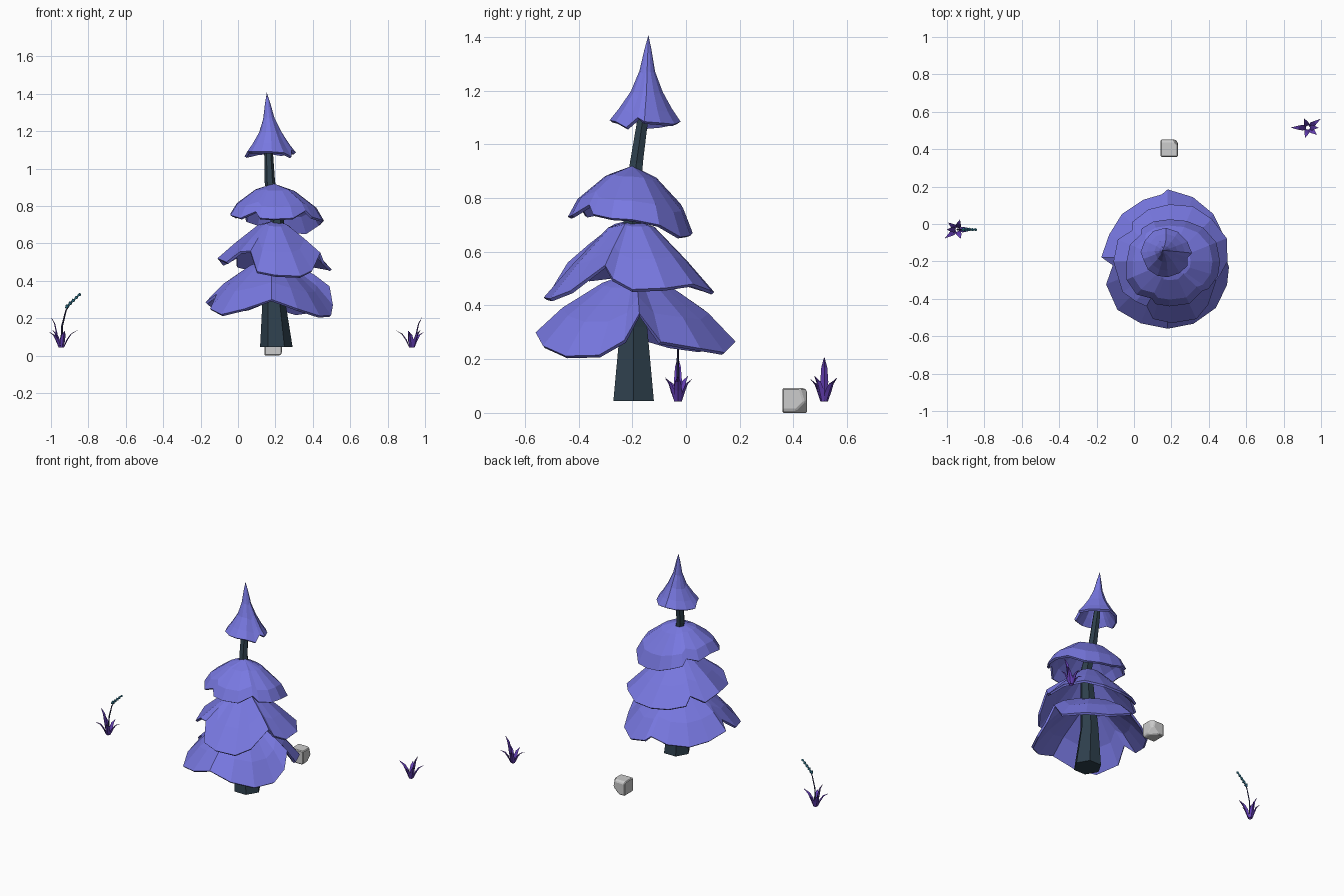
import bpy, bmesh, math
from mathutils import Vector

if "Cube" in bpy.data.objects:
    bpy.data.objects.remove(bpy.data.objects["Cube"])


def material(name, rgb):
    m = bpy.data.materials.new(name)
    m.diffuse_color = [((c + 0.055) / 1.055) ** 2.4 for c in rgb] + [1]
    m.use_nodes = True
    m.node_tree.nodes["Principled BSDF"].inputs["Base Color"].default_value = m.diffuse_color
    return m


FOLIAGE = material("periwinkle foliage", (0.47, 0.47, 0.88))
BARK = material("dark slate bark", (0.18, 0.25, 0.30))
GRASS = material("purple grass", (0.40, 0.25, 0.72))
STEM = material("dark stem", (0.19, 0.19, 0.36))
BLOOM = material("teal bloom", (0.22, 0.53, 0.63))
STONE = material("grey stone", (0.80, 0.80, 0.80))


def finish(bm, name, mat):
    me = bpy.data.meshes.new(name)
    bm.to_mesh(me)
    bm.free()
    me.materials.append(mat)
    ob = bpy.data.objects.new(name, me)
    bpy.context.collection.objects.link(ob)
    return ob


def loft(bm, rings):
    """Closed skin through rings of points."""
    vr = [[bm.verts.new(p) for p in ring] for ring in rings]
    n = len(vr[0])
    fs = []
    for a, b in zip(vr, vr[1:]):
        for i in range(n):
            j = (i + 1) % n
            fs.append(bm.faces.new((a[i], a[j], b[j], b[i])))
    fs.append(bm.faces.new(vr[0][::-1]))
    fs.append(bm.faces.new(vr[-1]))
    bmesh.ops.recalc_face_normals(bm, faces=fs)


def circle(c, r, n, turn=0.0):
    return [(c[0] + r * math.cos(turn + math.tau * i / n),
             c[1] + r * math.sin(turn + math.tau * i / n), c[2]) for i in range(n)]


def skirt(name, cx, cy, top, profile, rim):
    """Thin drooping cone; rim = (angle, radius, height), profile = (radius share, drop share, dx, dy)."""
    bm = bmesh.new()
    _, _, ax, ay = profile[0]
    apex = bm.verts.new((cx + ax, cy + ay, top))
    rings = []
    for fr, fd, dx, dy in profile[1:]:
        rings.append([bm.verts.new((cx + dx + r * fr * math.cos(math.radians(a)),
                                    cy + dy + r * fr * math.sin(math.radians(a)),
                                    top - (top - z) * fd)) for a, r, z in rim])
    n = len(rim)
    for i in range(n):
        j = (i + 1) % n
        bm.faces.new((apex, rings[0][i], rings[0][j]))
        for a, b in zip(rings, rings[1:]):
            bm.faces.new((a[i], b[i], b[j], a[j]))
    ob = finish(bm, name, FOLIAGE)
    mod = ob.modifiers.new("thickness", 'SOLIDIFY')
    mod.thickness = 0.014
    mod.offset = -1


# Foliage tiers, bottom to top; the high rim points are notches between lobes
skirt("bottom_foliage", 0.18, -0.19, 0.53,
      [(0, 0, 0.01, 0), (.33, .2, 0, 0), (.73, .6, 0, 0), (1, 1, 0, 0)],
      [(3, .31, .37), (17, .33, .265), (45, .345, .24), (68, .36, .225), (90, .375, .265),
       (95, .35, .29), (112, .345, .25), (135, .345, .235), (157, .34, .25), (178, .355, .285),
       (186, .295, .33), (202, .355, .25), (225, .38, .22), (247, .37, .25), (270, .37, .30),
       (292, .37, .25), (315, .365, .212), (337, .345, .215), (353, .33, .27)])
skirt("lower_middle_foliage", 0.19, -0.2, 0.72,
      [(0, 0, 0, 0), (.27, .1, 0, 0), (.67, .57, 0, 0), (1, 1, 0, 0)],
      [(0, .31, .46), (22, .33, .465), (45, .32, .48), (67, .32, .455), (90, .305, .45),
       (112, .30, .46), (133, .29, .48), (140, .26, .53), (157, .30, .49), (180, .30, .52),
       (213, .30, .50), (230, .28, .555), (243, .27, .56), (254, .32, .45), (272, .33, .43),
       (295, .34, .425), (312, .31, .455), (338, .27, .55), (345, .28, .50)])
skirt("upper_middle_foliage", 0.19, -0.2, 0.92,
      [(0, 0, 0, 0), (.42, .2, 0, 0), (.85, .65, 0, 0), (1, 1, 0, 0)],
      [(0, .27, .72), (22, .27, .70), (45, .255, .655), (67, .235, .66), (90, .225, .67),
       (112, .23, .70), (130, .23, .72), (137, .21, .76), (157, .23, .74), (180, .23, .76),
       (203, .25, .75), (225, .25, .735), (244, .22, .77), (252, .24, .735), (270, .24, .73),
       (295, .25, .735), (317, .235, .775), (325, .255, .74), (343, .27, .725)])
skirt("top_foliage", 0.17, -0.155, 1.407,
      [(0, 0, -.016, .015), (.10, .17, -.012, .013), (.22, .42, -.006, .01),
       (.45, .66, 0, .008), (.75, .86, 0, .003), (1, 1, 0, 0)],
      [(0, .14, 1.085), (28, .13, 1.08), (60, .13, 1.075), (90, .135, 1.085), (120, .135, 1.08),
       (150, .13, 1.07), (178, .135, 1.065), (195, .125, 1.09), (222, .13, 1.09),
       (250, .13, 1.09), (275, .13, 1.09), (305, .13, 1.085), (330, .135, 1.063), (348, .12, 1.10)])

# Trunk: bent six-sided taper
bm = bmesh.new()
loft(bm, [circle(c, r, 6) for c, r in [
    ((.205, -.195, .045), .087), ((.19, -.195, .32), .058), ((.20, -.20, .55), .045),
    ((.21, -.20, .73), .036), ((.17, -.185, .93), .028), ((.163, -.16, 1.10), .023),
    ((.163, -.148, 1.2), .015)]])
finish(bm, "trunk", BARK)


def grass_tuft(name, x, y, turn):
    bm = bmesh.new()
    blades = [(0, .055, .165), (180, .09, .095), (35, .08, .085),
              (-38, .06, .095), (-105, .055, .085), (112, .052, .09)]
    for ang, reach, h in blades:
        a = math.radians(ang + turn)
        out = Vector((math.cos(a), math.sin(a), 0))
        side = Vector((-out.y, out.x, 0))
        base = Vector((x, y, .042))
        rings = []
        for t, lift, w in [(0, 0, .009), (.22, .45, .015), (.5, .78, .011), (1, 1, .0008)]:
            c = base + out * (.010 + (reach - .010) * t) + Vector((0, 0, h * lift))
            ridge = c + (out - Vector((0, 0, .5 * t))) * w * .5
            rings.append([c - side * w, ridge, c + side * w])
        loft(bm, rings)
    finish(bm, name, GRASS)


# Two grass tufts, one turned half round
grass_tuft("right_grass", 0.93, 0.515, 0)
grass_tuft("left_grass", -0.945, -0.03, 180)

# Flower stem arching out of the left tuft
path = [(-.945, .05), (-.94, .16), (-.92, .24), (-.89, .29), (-.845, .33)]
bm = bmesh.new()
loft(bm, [[(px + r * math.cos(k), -.03 + r * math.sin(k), pz) for k in (0, 1.57, 3.14, 4.71)]
          for (px, pz), r in zip(path, (.006, .005, .004, .004, .003))])
finish(bm, "flower_stem", STEM)

# Bell-shaped blooms strung along the stem tip
bm = bmesh.new()
for i in range(5):
    t = i / 4
    c = Vector((-.915 + .065 * t, -.03, .262 + .062 * t))
    d = Vector((.75, 0, .85 - .35 * t)).normalized()
    u = Vector((0, 1, 0))
    v = d.cross(u)
    rings = []
    for s, r in [(-.012, .003), (.006, .0125 - .004 * t), (.012, .002)]:
        rings.append([c + d * s + (u * math.cos(k * math.tau / 5) + v * math.sin(k * math.tau / 5)) * r
                      for k in range(5)])
    loft(bm, rings)
finish(bm, "flower_blooms", BLOOM)

# Rock: block with sliced corners and softened edges
bm = bmesh.new()
bmesh.ops.create_cube(bm, size=0.092)
for n, d in [((1, 1, .3), .068), ((0, 1, 1), .072), ((1, 0, -1), .072), ((1, 1, -1), .062)]:
    n = Vector(n).normalized()
    res = bmesh.ops.bisect_plane(bm, geom=bm.verts[:] + bm.edges[:] + bm.faces[:],
                                 plane_co=n * d * .8, plane_no=n, clear_outer=True)
    cut = [e for e in res["geom_cut"] if isinstance(e, bmesh.types.BMEdge)]
    if cut:
        bmesh.ops.holes_fill(bm, edges=cut)
bmesh.ops.recalc_face_normals(bm, faces=bm.faces)
rock = finish(bm, "rock", STONE)
rock.location = (.188, .405, .046)
bev = rock.modifiers.new("soft_edges", 'BEVEL')
bev.width = 0.005
bev.segments = 1
